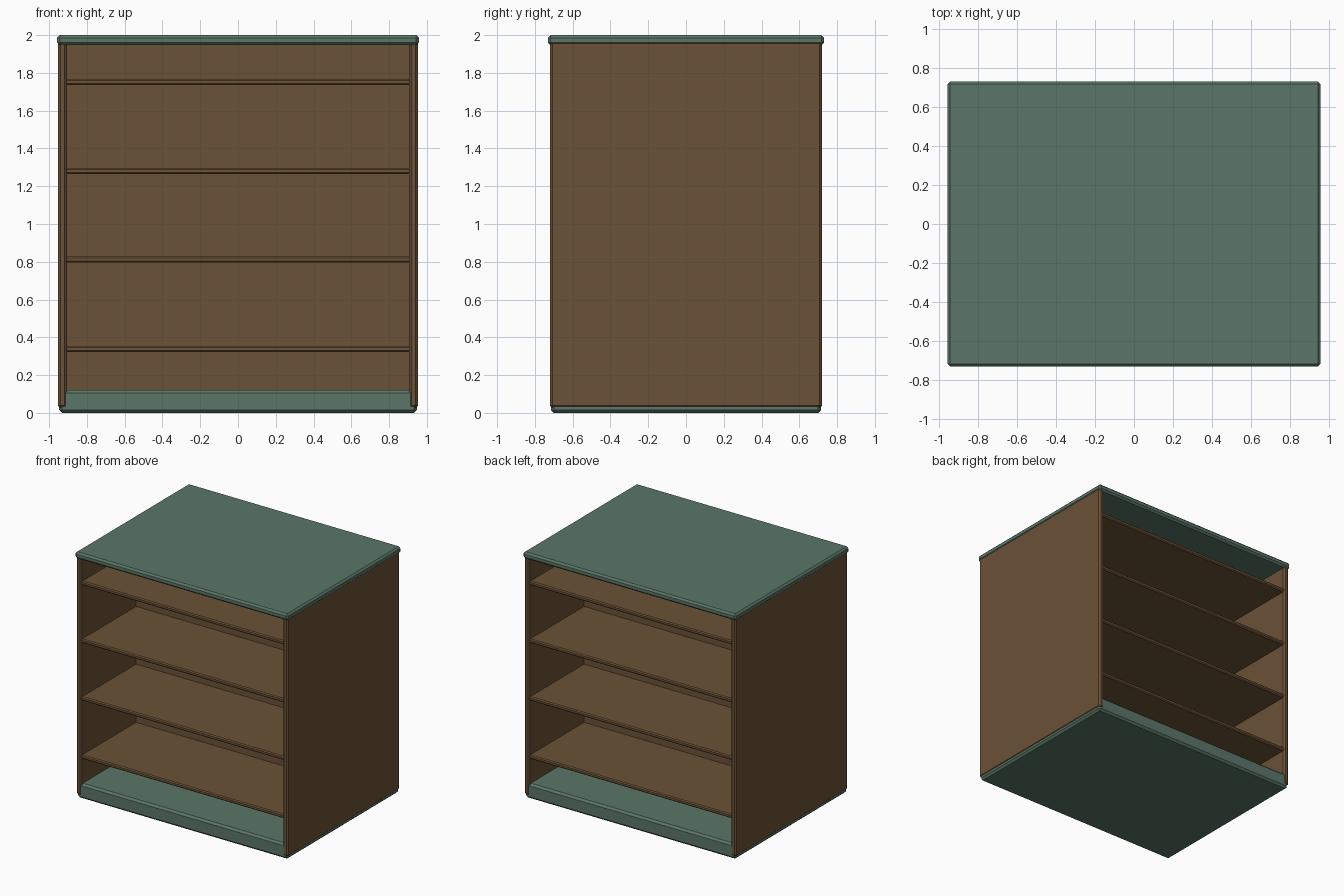
import bpy, bmesh

if "Cube" in bpy.data.objects:
    bpy.data.objects.remove(bpy.data.objects["Cube"])


def material(name, rgb):
    m = bpy.data.materials.new(name)
    m.diffuse_color = (*rgb, 1)
    m.use_nodes = True
    m.node_tree.nodes["Principled BSDF"].inputs["Base Color"].default_value = m.diffuse_color
    return m


wood = material("brown_wood", (0.147, 0.084, 0.038))
paint = material("green_paint", (0.105, 0.182, 0.138))


def board(name, lo, hi, mat, chamfer):
    """Box between two corners with single-step chamfered edges."""
    bm = bmesh.new()
    bmesh.ops.create_cube(bm, size=1)
    for v in bm.verts:
        v.co = [(a + b) / 2 + c * (b - a) for a, b, c in zip(lo, hi, v.co)]
    if chamfer:
        bmesh.ops.bevel(bm, geom=bm.edges[:], offset=chamfer, segments=1,
                        profile=0.5, affect='EDGES')
    bmesh.ops.recalc_face_normals(bm, faces=bm.faces[:])
    me = bpy.data.meshes.new(name)
    bm.to_mesh(me)
    bm.free()
    me.materials.append(mat)
    ob = bpy.data.objects.new(name, me)
    bpy.context.collection.objects.link(ob)
    return ob


# green plinth and top slab
board("base", (-0.947, -0.716, 0), (0.947, 0.716, 0.122), paint, 0.016)
board("top", (-0.957, -0.731, 1.947), (0.957, 0.731, 2.0), paint, 0.014)

# side panels
board("left_side", (-0.952, -0.721, 0.025), (-0.905, 0.721, 1.97), wood, 0.013)
board("right_side", (0.905, -0.721, 0.025), (0.952, 0.721, 1.97), wood, 0.013)

# central divider, the case is open front and back
board("divider", (-0.92, -0.016, 0.1), (0.92, 0.016, 1.96), wood, 0)

# shelves running through to both open faces
for i, z in enumerate((0.339, 0.812, 1.281, 1.751)):
    board(f"shelf_{i + 1}", (-0.925, -0.712, z - 0.016), (0.925, 0.712, z + 0.016),
          wood, 0.008)
